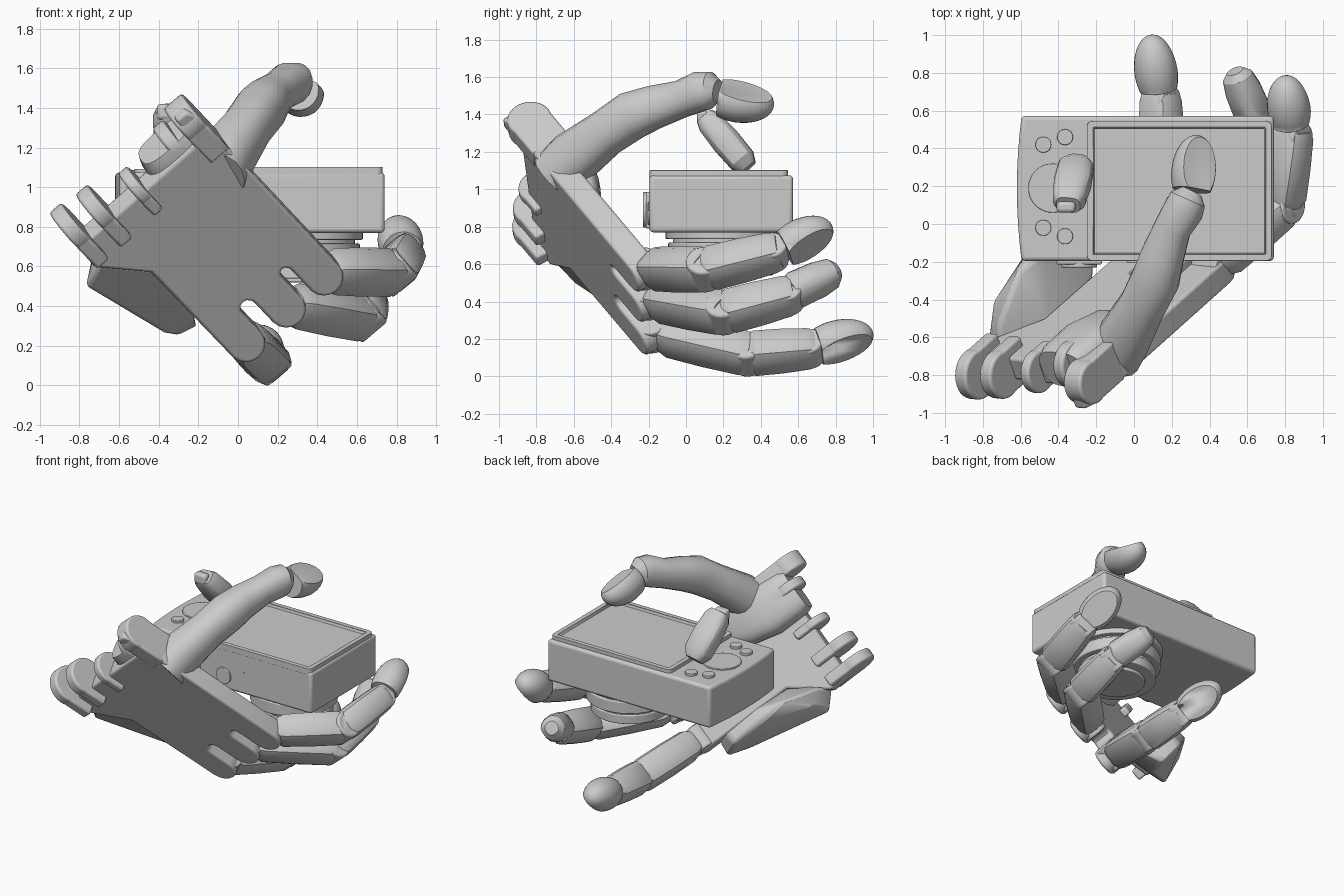
import bpy, bmesh, math
from mathutils import Vector as V, Matrix

old = bpy.data.objects.get("Cube")
if old:
    bpy.data.objects.remove(old, do_unlink=True)

mat = bpy.data.materials.new("light grey")
mat.use_nodes = True
mat.diffuse_color = (0.6, 0.6, 0.6, 1)
mat.node_tree.nodes["Principled BSDF"].inputs["Base Color"].default_value = (0.6, 0.6, 0.6, 1)

# Palm frame: U runs wrist to fingers, S runs across to the little finger, N points into the grip
ORIGIN = V((-0.22, -0.97, 1.38))
U = V((0.586, 0.521, -0.619)).normalized()
S = V((-0.757, 0.084, -0.646)).normalized()
N = U.cross(S).normalized()
PALM = Matrix((U, S, N)).transposed().to_4x4()
PALM.translation = ORIGIN


def hand(a, b, c=0.0):
    return PALM @ V((a, b, c))


def finish(bm, name, bevel=0.0, angle=35):
    bmesh.ops.recalc_face_normals(bm, faces=bm.faces)
    me = bpy.data.meshes.new(name)
    bm.to_mesh(me)
    bm.free()
    me.materials.append(mat)
    ob = bpy.data.objects.new(name, me)
    bpy.context.collection.objects.link(ob)
    if bevel:
        m = ob.modifiers.new("rounded edges", 'BEVEL')
        m.width, m.segments, m.limit_method = bevel, 3, 'ANGLE'
        m.angle_limit = math.radians(40)
    for o in bpy.context.selected_objects:
        o.select_set(False)
    ob.select_set(True)
    bpy.context.view_layer.objects.active = ob
    bpy.ops.object.shade_smooth_by_angle(angle=math.radians(angle))


def box(name, lo, hi, bevel=0.0, frame=Matrix()):
    lo, hi = V(lo), V(hi)
    bm = bmesh.new()
    bmesh.ops.create_cube(bm, size=1)
    for v in bm.verts:
        v.co = frame @ V([(l + h) / 2 + c * (h - l) for l, h, c in zip(lo, hi, v.co)])
    finish(bm, name, bevel)


def cylinder(name, centre, axis, r, depth, bevel=0.0, sides=32):
    bm = bmesh.new()
    rot = V(axis).to_track_quat('Z', 'Y').to_matrix().to_4x4()
    bmesh.ops.create_cone(bm, cap_ends=True, segments=sides, radius1=r, radius2=r,
                          depth=depth, matrix=Matrix.Translation(centre) @ rot)
    finish(bm, name, bevel)


def prism(name, points, offset, bevel=0.0):
    bm = bmesh.new()
    f = bm.faces.new([bm.verts.new(p) for p in points])
    for v in bmesh.ops.extrude_face_region(bm, geom=[f])["geom"]:
        if isinstance(v, bmesh.types.BMVert):
            v.co += V(offset)
    finish(bm, name, bevel)


def tube(name, path, radii, side, square=2.0, sides=16, flat=1.0):
    """Loft of superellipse rings along a path; side is the hinge direction."""
    bm, rings = bmesh.new(), []
    path = [V(p) for p in path]
    e = 2 / square
    for i, (p, r) in enumerate(zip(path, radii)):
        d = (path[min(i + 1, len(path) - 1)] - path[max(i - 1, 0)]).normalized()
        up = d.cross(V(side)).normalized()
        lat = up.cross(d)
        ring = []
        for k in range(sides):
            t = math.tau * (k + 0.5) / sides
            c, s = math.cos(t), math.sin(t)
            ring.append(bm.verts.new(p + lat * r * math.copysign(abs(c) ** e, c)
                                     + up * r * flat * math.copysign(abs(s) ** e, s)))
        rings.append(ring)
    for r0, r1 in zip(rings, rings[1:]):
        for k in range(sides):
            bm.faces.new((r0[k], r0[k - 1], r1[k - 1], r1[k]))
    bm.faces.new(rings[0])
    bm.faces.new(rings[-1][::-1])
    finish(bm, name, angle=30)


def segment(name, p0, p1, r0, r1, side):
    steps = (0, 0.1, 0.5, 0.9, 1)
    rad = [(r0 + (r1 - r0) * t) * k for t, k in zip(steps, (0.8, 1, 1.03, 1, 0.85))]
    tube(name, [p0.lerp(p1, t) for t in steps], rad, side, square=3.4, sides=12, flat=0.95)


def pad(name, base, tip, r, side, cut_height):
    """Domed fingertip with a flat base and a flat outer face."""
    base, tip = V(base), V(tip)
    d = (tip - base).normalized()
    up = -d.cross(V(side)).normalized()
    lat = d.cross(up)
    half = (tip - base).length / 1.5
    frame = Matrix((lat * r, up * r, d * half)).transposed().to_4x4()
    frame.translation = tip - d * half
    bm = bmesh.new()
    bmesh.ops.create_uvsphere(bm, u_segments=28, v_segments=18, radius=1, matrix=frame)
    for co, no in ((base, -d), (frame.translation + up * r * cut_height, up + d * 0.12)):
        cut = bmesh.ops.bisect_plane(bm, geom=bm.verts[:] + bm.edges[:] + bm.faces[:],
                                     plane_co=co, plane_no=no, clear_outer=True)
        edges = [e for e in cut["geom_cut"] if isinstance(e, bmesh.types.BMEdge)]
        bmesh.ops.holes_fill(bm, edges=edges, sides=0)
    finish(bm, name, bevel=0.008)


# Palm plate with three rounded finger lobes and U notches between them
LOBES = (0.10, 0.35, 0.62)
outline = [(0.03, 0.0), (-0.03, 0.03), (-0.03, 0.1), (0.16, 0.1), (0.17, 0.9),
           (0.32, 0.91), (0.56, 0.72)]
for i, b in reversed(list(enumerate(LOBES))):
    for k in range(9):
        t = math.pi * (0.5 - k / 8)
        outline.append((1.26 + 0.1 * math.cos(t), b + 0.095 * math.sin(t)))
    if i:
        mid, gap = (b + LOBES[i - 1]) / 2, (b - LOBES[i - 1]) / 2 - 0.095
        for k in range(7):
            t = math.pi * (0.5 + k / 6)
            outline.append((1.1 + 0.05 * math.cos(t), mid + gap * math.sin(t)))
prism("palm_plate", [hand(a, b) for a, b in outline], N * 0.14, 0.028)

# Thumb mound and heel of the hand
tube("thumb_mound", [hand(0.1, 0.23, 0.15), hand(0.15, 0.23, 0.15), hand(0.35, 0.22, 0.15),
                     hand(0.52, 0.2, 0.14), hand(0.72, 0.17, 0.1)],
     [0.15, 0.17, 0.18, 0.155, 0.06], S, 3, 20, 0.72)
bm = bmesh.new()
for p in ((0.32, 0.89, 0.02), (0.56, 0.7, 0.02), (1.0, 0.72, 0.12), (0.98, 0.9, 0.16), (0.42, 1.02, 0.08),
          (0.36, 0.86, 0.2), (0.6, 0.74, 0.24), (0.46, 0.95, 0.27), (1.13, 0.76, 0.25), (1.13, 0.87, 0.3),
          (0.6, 0.82, 0.41), (0.76, 0.76, 0.44), (0.78, 0.85, 0.46), (1.02, 0.77, 0.44), (1.02, 0.86, 0.45)):
    bm.verts.new(hand(*p))
bmesh.ops.convex_hull(bm, input=bm.verts[:])
finish(bm, "palm_heel", 0.025)

# Wrist lugs: across, width, bottom, top and start along the hand
lugs = ((0.06, 0.12, -0.01, 0.23, -0.045), (0.2, 0.07, 0.03, 0.28, 0.03), (0.48, 0.06, -0.04, 0.19, 0.05),
        (0.7, 0.08, -0.06, 0.2, -0.02), (0.86, 0.08, -0.07, 0.2, -0.04))
for i, (b, w, low, top, a0) in enumerate(lugs):
    r = (top - low) / 2
    cylinder(f"wrist_lug_{i + 1}", hand(a0 + r, b, low + r), S, r, w, 0.015)
    box(f"wrist_lug_base_{i + 1}", (a0 + r, b - w / 2, low + 0.005), (0.3, b + w / 2, top - 0.005), 0.015, PALM)

# Three gripping fingers: middle joint, end joint, fingertip start and tip
fingers = {
    "index": (LOBES[0], (0.785, 0.1, 0.57), (0.845, 0.5, 0.67), (0.83, 0.53, 0.685), (0.8, 0.78, 0.81)),
    "middle": (LOBES[1], (0.63, 0.2, 0.34), (0.65, 0.58, 0.44), (0.64, 0.56, 0.45), (0.535, 0.81, 0.565)),
    "little": (LOBES[2], (0.15, 0.33, 0.12), (0.14, 0.69, 0.15), (0.13, 0.71, 0.16), (0.09, 1.0, 0.235)),
}
for name, (b, *points) in fingers.items():
    p0 = hand(1.26, b, 0.09)
    p1, p2, q0, q1 = [V(p) for p in points]
    cylinder(f"{name}_knuckle", p0, S, 0.085, 0.17, 0.01)
    segment(f"{name}_lower_segment", p0.lerp(p1, 0.1), p1.lerp(p0, -0.04), 0.105, 0.11, S)
    cylinder(f"{name}_middle_joint", p1, S, 0.095, 0.17, 0.015)
    segment(f"{name}_upper_segment", p1, p2, 0.11, 0.098, S)
    cylinder(f"{name}_end_joint", p2 - (p2 - p1) * 0.1, S, 0.085, 0.15, 0.012)
    if name == "middle":
        tube("middle_fingertip", [q0.lerp(q1, t) for t in (0, 0.1, 0.6, 0.88, 1)],
             [0.08, 0.096, 0.092, 0.078, 0.045], S, 2.5)
    else:
        pad(f"{name}_fingertip", q0, q1, 0.115, S, 0.6)

# Thumb reaching over the top
THUMB_SIDE = V((1, -0.4, 0))
tube("thumb", [(-0.1, -0.7, 1.07), (-0.05, -0.6, 1.17), (0.045, -0.43, 1.3), (0.115, -0.29, 1.395),
               (0.15, -0.17, 1.44), (0.205, -0.02, 1.485), (0.265, 0.08, 1.525), (0.285, 0.13, 1.53),
               (0.305, 0.17, 1.525)],
     [0.14, 0.145, 0.125, 0.13, 0.117, 0.1, 0.108, 0.1, 0.06], THUMB_SIDE, 2.3)
pad("thumb_tip", (0.305, 0.18, 1.49), (0.335, 0.47, 1.445), 0.118, (0.87, 0, -0.5), 0.55)

# Separate fingertip pressing on the controls
a, b = V((-0.35, 0.1, 1.39)), V((-0.3, 0.335, 1.115))
tube("pressing_fingertip", [a.lerp(b, t) for t in (0, 0.12, 0.5, 0.85, 1)],
     [0.065, 0.088, 0.1, 0.095, 0.06], (1, 0, 0), 3, flat=0.8)
box("pressing_fingertip_hinge", (-0.41, 0.06, 1.34), (-0.31, 0.12, 1.42), 0.02)

# Camera body with bowed grip end
corners = [(0.74, -0.195), (0.74, 0.572)] + [
    (-0.62 + 0.025 * (k / 4 - 1) ** 2, 0.572 - 0.767 * k / 8) for k in range(9)]
prism("camera_body", [(x, y, 0.77) for x, y in corners], (0, 0, 0.305), 0.02)

# Raised display with rounded corners and a sunken screen
bm = bmesh.new()
bmesh.ops.create_cube(bm, size=1, matrix=Matrix.Translation((0.24, 0.175, 1.08)) @ Matrix.Diagonal(
    (0.98, 0.74, 0.044, 1)))
upright = [e for e in bm.edges if abs(e.verts[0].co.z - e.verts[1].co.z) > 0.01]
bmesh.ops.bevel(bm, geom=upright, offset=0.03, segments=4, profile=0.5, affect='EDGES')
top = max(bm.faces, key=lambda f: f.calc_center_median().z)
bmesh.ops.inset_region(bm, faces=[top], thickness=0.034)
bmesh.ops.inset_region(bm, faces=[top], thickness=0.006, depth=-0.02)
finish(bm, "display", 0.008)

# Buttons and dials
Z, Y = (0, 0, 1), (0, 1, 0)
cylinder("control_dial", (-0.43, 0.19, 1.076), Z, 0.13, 0.02, 0.004)
for i, (x, y) in enumerate(((-0.48, 0.42), (-0.365, 0.46), (-0.48, -0.02), (-0.365, -0.065))):
    cylinder(f"button_{i + 1}", (x, y, 1.078), Z, 0.042, 0.03, 0.004)
cylinder("front_dial", (-0.29, -0.2, 0.89), Y, 0.095, 0.06, 0.006)
box("front_dial_rim", (-0.41, -0.215, 0.79), (-0.17, -0.18, 0.985), 0.01)
cylinder("front_button", (0.02, -0.195, 0.87), Y, 0.06, 0.02, 0.004)
box("front_slot", (0.18, -0.2, 0.885), (0.2, -0.18, 0.935))

# Stepped lens barrel below the body
for i, (r, z0, z1) in enumerate(((0.31, 0.735, 0.78), (0.27, 0.71, 0.74), (0.295, 0.63, 0.715), (0.25, 0.6, 0.64),
                                 (0.265, 0.54, 0.605), (0.19, 0.52, 0.55))):
    cylinder(f"lens_ring_{i + 1}", (0.32, 0.2, (z0 + z1) / 2), Z, r, z1 - z0, 0.006, 48)
